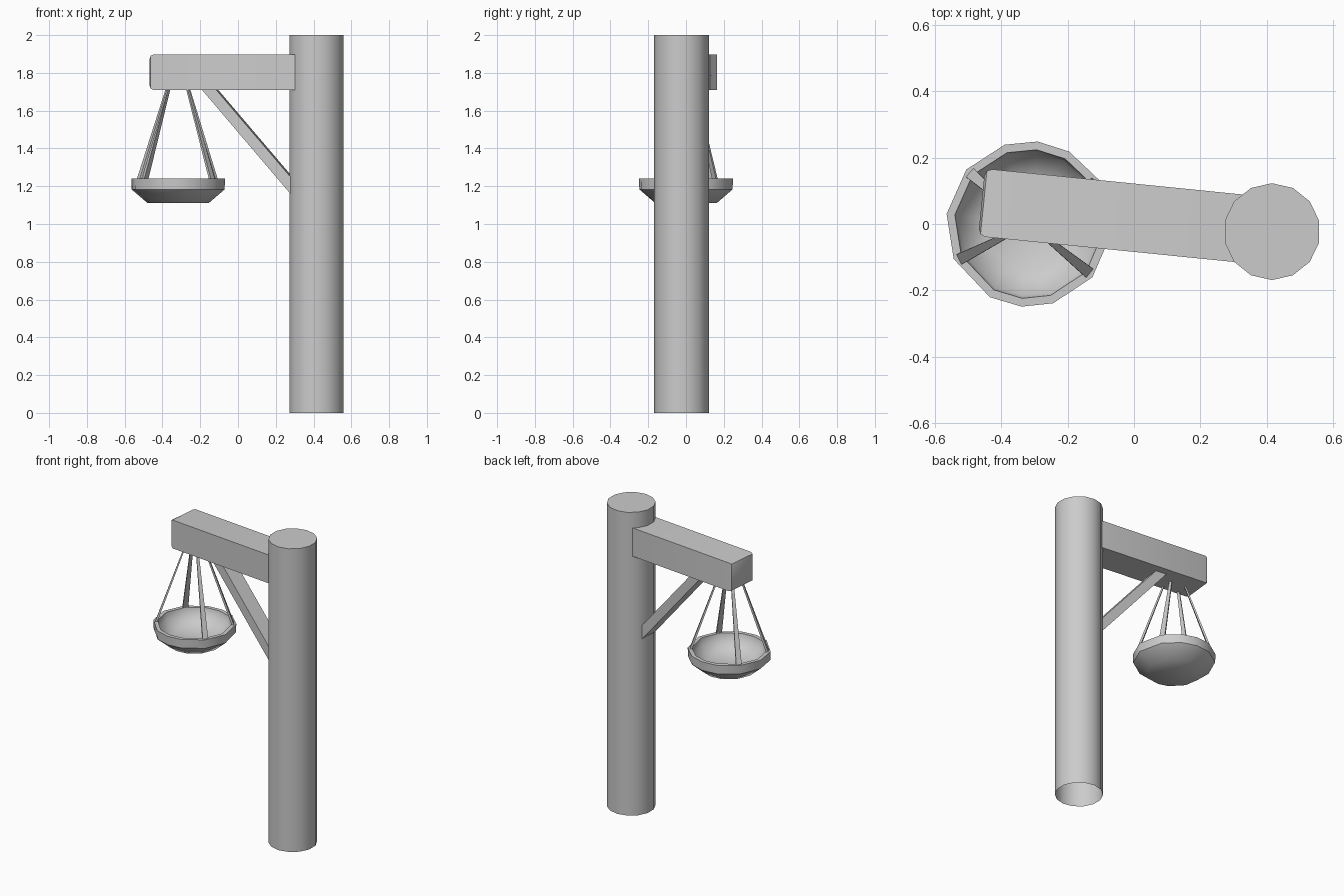
import bpy, bmesh, math
from mathutils import Matrix, Vector

if "Cube" in bpy.data.objects:
    bpy.data.objects.remove(bpy.data.objects["Cube"])

POST = Vector((0.416, -0.023, 0))
ARM = math.radians(174.25)          # direction of the beam, seen from above
BOWL = Vector((-0.317, 0.0, 0))
BOWL_ANGLES = [32, 61, 84, 107, 139, 173, 205, 242, 265, 287, 320, 353]


def finish(name, bm, smooth=None):
    bmesh.ops.recalc_face_normals(bm, faces=bm.faces)
    mesh = bpy.data.meshes.new(name)
    bm.to_mesh(mesh)
    bm.free()
    obj = bpy.data.objects.new(name, mesh)
    bpy.context.collection.objects.link(obj)
    if smooth:
        bpy.ops.object.select_all(action='DESELECT')
        obj.select_set(True)
        bpy.context.view_layer.objects.active = obj
        bpy.ops.object.shade_smooth_by_angle(angle=math.radians(smooth))
    return obj


def loft(rings, cap_start=True, cap_end=True):
    """Skin a list of equally long point rings."""
    bm = bmesh.new()
    vs = [[bm.verts.new(p) for p in ring] for ring in rings]
    n = len(vs[0])
    for a, b in zip(vs, vs[1:]):
        for i in range(n):
            j = (i + 1) % n
            bm.faces.new((a[i], a[j], b[j], b[i]))
    if cap_start:
        bm.faces.new(vs[0][::-1])
    if cap_end:
        bm.faces.new(vs[-1])
    return bm


def circle(center, angles, r, z):
    return [center + Vector((r * math.cos(math.radians(a)), r * math.sin(math.radians(a)), z))
            for a in angles]


def arm_prism(profile, width):
    """Extrude a (distance from post, z) profile sideways, turned to the arm direction."""
    to_arm = Matrix.Translation(POST) @ Matrix.Rotation(ARM, 4, 'Z')
    return loft([[to_arm @ Vector((u, v, z)) for u, z in profile]
                 for v in (-width / 2, width / 2)])


# Post, open underneath
post_angles = [90 + i * 360 / 14 for i in range(14)]
finish("post", loft([circle(POST, post_angles, 0.146, z) for z in (0, 2)], cap_start=False), 40)

# Horizontal beam with a bevelled free end
bm = arm_prism([(0.05, 1.71), (0.88, 1.71), (0.88, 1.897), (0.05, 1.897)], 0.205)
end_edges = [e for e in bm.edges
             if all((Vector((v.co.x, v.co.y, 0)) - POST).length > 0.5 for v in e.verts)]
bmesh.ops.bevel(bm, geom=end_edges, offset=0.022, segments=2, profile=0.5, affect='EDGES')
finish("beam", bm, 35)

# Diagonal brace under the beam
finish("brace", arm_prism([(0.10, 1.12), (0.613, 1.72), (0.537, 1.72), (0.10, 1.21)], 0.105))

# Hanging bowl with a thick rim and hollow inside
bowl_profile = [(0.165, 1.112), (0.248, 1.183), (0.25, 1.24),
                (0.225, 1.24), (0.217, 1.198), (0.14, 1.142)]
finish("bowl", loft([circle(BOWL, BOWL_ANGLES, r, z) for r, z in bowl_profile]), 45)

# Four flat tapering straps from the rim up into the beam
for i, a in enumerate((32, 139, 207, 321)):
    radial = Vector((math.cos(math.radians(a)), math.sin(math.radians(a)), 0))
    side = Vector((-radial.y, radial.x, 0))
    rings = []
    for r, z, w, t in ((0.232, 1.232, 0.017, 0.007), (0.012, 1.87, 0.005, 0.004)):
        c = BOWL + radial * r + Vector((0, 0, z))
        rings.append([c + side * w * s + radial * t * q
                      for s, q in ((-1, -1), (1, -1), (1, 1), (-1, 1))])
    finish(f"strap_{i + 1}", loft(rings))
